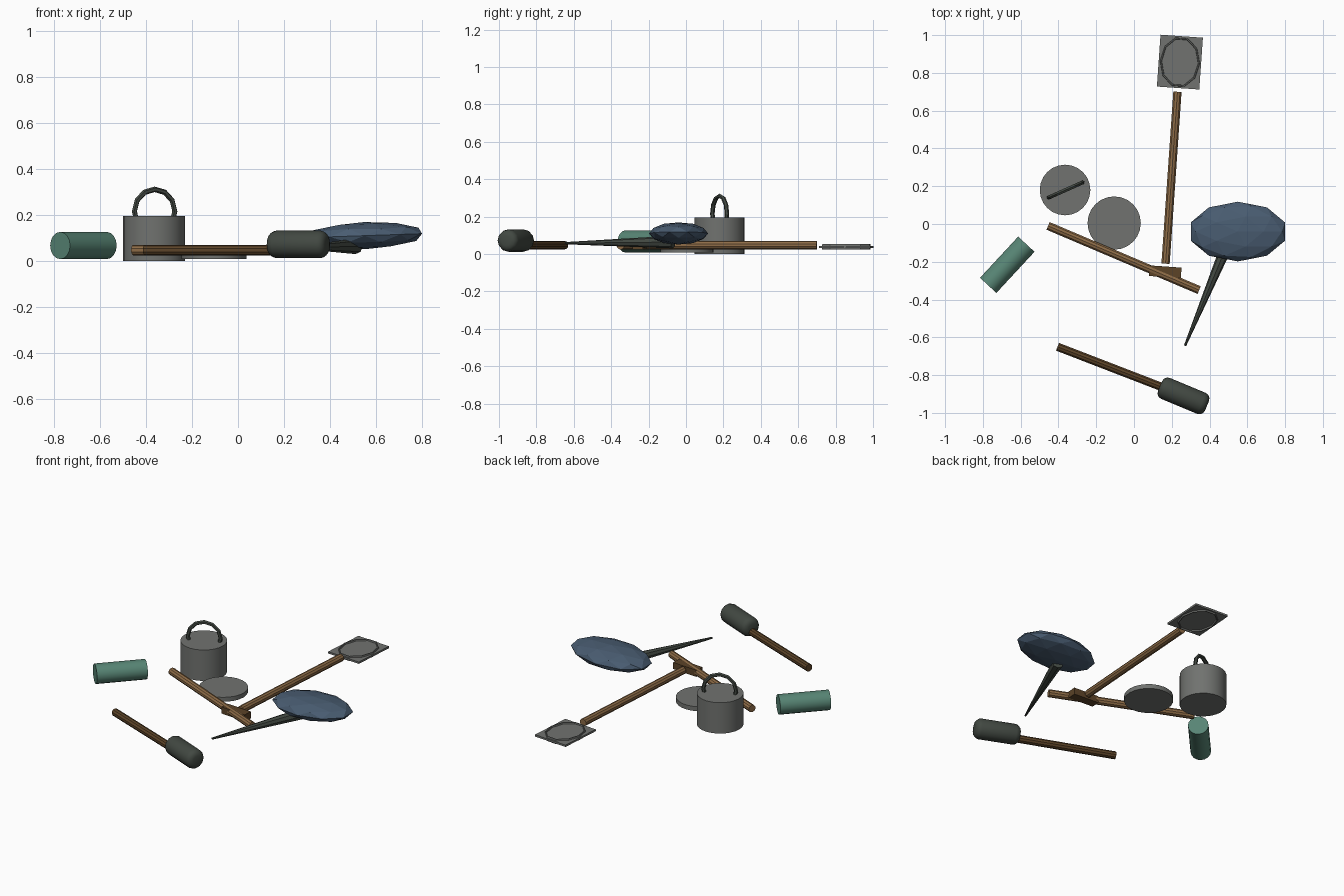
import bpy
import bmesh
import math
from mathutils import Vector, Matrix

cube = bpy.data.objects.get("Cube")
if cube:
    bpy.data.objects.remove(cube, do_unlink=True)


def material(name, srgb):
    """Flat material from display values."""
    color = [(c / 255) ** 2.2 for c in srgb] + [1.0]
    mat = bpy.data.materials.new(name)
    mat.use_nodes = True
    mat.diffuse_color = color
    bsdf = mat.node_tree.nodes["Principled BSDF"]
    bsdf.inputs["Base Color"].default_value = color
    bsdf.inputs["Roughness"].default_value = 0.8
    return mat


steel = material("steel grey", (112, 114, 111))
iron = material("dark iron", (68, 74, 68))
light_wood = material("light wood", (140, 107, 72))
dark_wood = material("dark wood", (92, 69, 44))
green = material("muted green", (88, 132, 116))
blue = material("slate blue", (74, 92, 112))


def finish(name, bm, mat, matrix=Matrix(), smooth=False):
    """Turn a bmesh into a named, coloured object."""
    bmesh.ops.transform(bm, matrix=matrix, verts=bm.verts)
    bmesh.ops.recalc_face_normals(bm, faces=bm.faces)
    mesh = bpy.data.meshes.new(name)
    bm.to_mesh(mesh)
    bm.free()
    mesh.materials.append(mat)
    obj = bpy.data.objects.new(name, mesh)
    bpy.context.collection.objects.link(obj)
    if smooth:
        bpy.ops.object.select_all(action='DESELECT')
        obj.select_set(True)
        bpy.context.view_layer.objects.active = obj
        bpy.ops.object.shade_smooth_by_angle(angle=math.radians(35))
    return obj


def rod(name, start, end, r1, r2, sides, mat, smooth=False):
    """Cylinder or cone between two points."""
    a, b = Vector(start), Vector(end)
    bm = bmesh.new()
    bmesh.ops.create_cone(bm, cap_ends=True, segments=sides, radius1=r1,
                          radius2=r2, depth=(b - a).length)
    turn = (b - a).to_track_quat('Z', 'Y').to_matrix().to_4x4()
    return finish(name, bm, mat, Matrix.Translation((a + b) / 2) @ turn, smooth)


def box(name, center, size, angle, mat):
    bm = bmesh.new()
    bmesh.ops.create_cube(bm, size=1)
    m = (Matrix.Translation(center) @ Matrix.Rotation(math.radians(angle), 4, 'Z')
         @ Matrix.Diagonal((*size, 1)))
    return finish(name, bm, mat, m)


def ring(name, rx, ry, wide, tall, major, minor, mat, matrix):
    """Closed ring in the local xy plane with an oval section."""
    bm = bmesh.new()
    loops = []
    for i in range(major):
        a = math.tau * i / major
        loop = []
        for j in range(minor):
            b = math.tau * j / minor
            out = wide * math.cos(b)
            loop.append(bm.verts.new(((rx + out) * math.cos(a),
                                      (ry + out) * math.sin(a),
                                      tall * math.sin(b))))
        loops.append(loop)
    for i in range(major):
        p, q = loops[i], loops[(i + 1) % major]
        for j in range(minor):
            k = (j + 1) % minor
            bm.faces.new((p[j], q[j], q[k], p[k]))
    return finish(name, bm, mat, matrix)


# Cooking pot with an upright ring handle, and its loose lid
rod("pot_body", (-0.365, 0.18, 0), (-0.365, 0.18, 0.195), 0.134, 0.134, 24, steel, True)
upright = (Matrix.Translation((-0.362, 0.18, 0.215))
           @ Matrix.Rotation(math.radians(24), 4, 'Z')
           @ Matrix.Rotation(math.radians(90), 4, 'X'))
ring("pot_handle", 0.096, 0.096, 0.012, 0.012, 12, 6, iron, upright)
rod("pot_lid", (-0.105, 0.005, 0.008), (-0.105, 0.005, 0.036), 0.141, 0.141, 24, steel, True)

# Green bedroll
rod("green_roll", (-0.772, -0.325, 0.067), (-0.57, -0.107, 0.067), 0.059, 0.059, 16, green, True)

# Loose staff and the shovel
rod("staff", (-0.455, -0.01, 0.047), (0.345, -0.35, 0.047), 0.023, 0.023, 10, light_wood)
rod("shovel_shaft", (0.167, -0.21, 0.047), (0.23, 0.70, 0.047), 0.023, 0.023, 10, light_wood)
box("shovel_grip", (0.165, -0.253, 0.045), (0.17, 0.056, 0.042), -4, dark_wood)
box("shovel_plate", (0.243, 0.857, 0.038), (0.225, 0.275, 0.012), -4, steel)
ring("shovel_rim", 0.101, 0.13, 0.006, 0.017, 10, 6, steel,
     Matrix.Translation((0.243, 0.857, 0.038)) @ Matrix.Rotation(math.radians(-4), 4, 'Z'))

# Blue bundle resting on an iron spike
bm = bmesh.new()
bmesh.ops.create_icosphere(bm, subdivisions=2, radius=1)
finish("blue_bundle", bm, blue, Matrix.Translation((0.55, -0.04, 0.11))
       @ Matrix.Rotation(math.radians(-2), 4, 'Y')
       @ Matrix.Diagonal((0.262, 0.158, 0.059, 1)))
rod("iron_spike", (0.27, -0.645, 0.058), (0.51, -0.07, 0.064), 0.006, 0.034, 8, iron)

# Mallet: dark handle with a rounded iron head
rod("mallet_handle", (-0.405, -0.65, 0.047), (0.16, -0.868, 0.047), 0.023, 0.023, 10, dark_wood)
bm = bmesh.new()
bmesh.ops.create_cone(bm, cap_ends=True, segments=12, radius1=0.06, radius2=0.06, depth=0.27)
rims = [e for e in bm.edges if abs(e.verts[0].co.z - e.verts[1].co.z) < 0.01]
bmesh.ops.bevel(bm, geom=rims, offset=0.032, segments=3, profile=0.5, affect='EDGES')
axis = Vector((0.24, -0.1, 0)).to_track_quat('Z', 'Y').to_matrix().to_4x4()
finish("mallet_head", bm, iron, Matrix.Translation((0.262, -0.91, 0.072)) @ axis, True)
